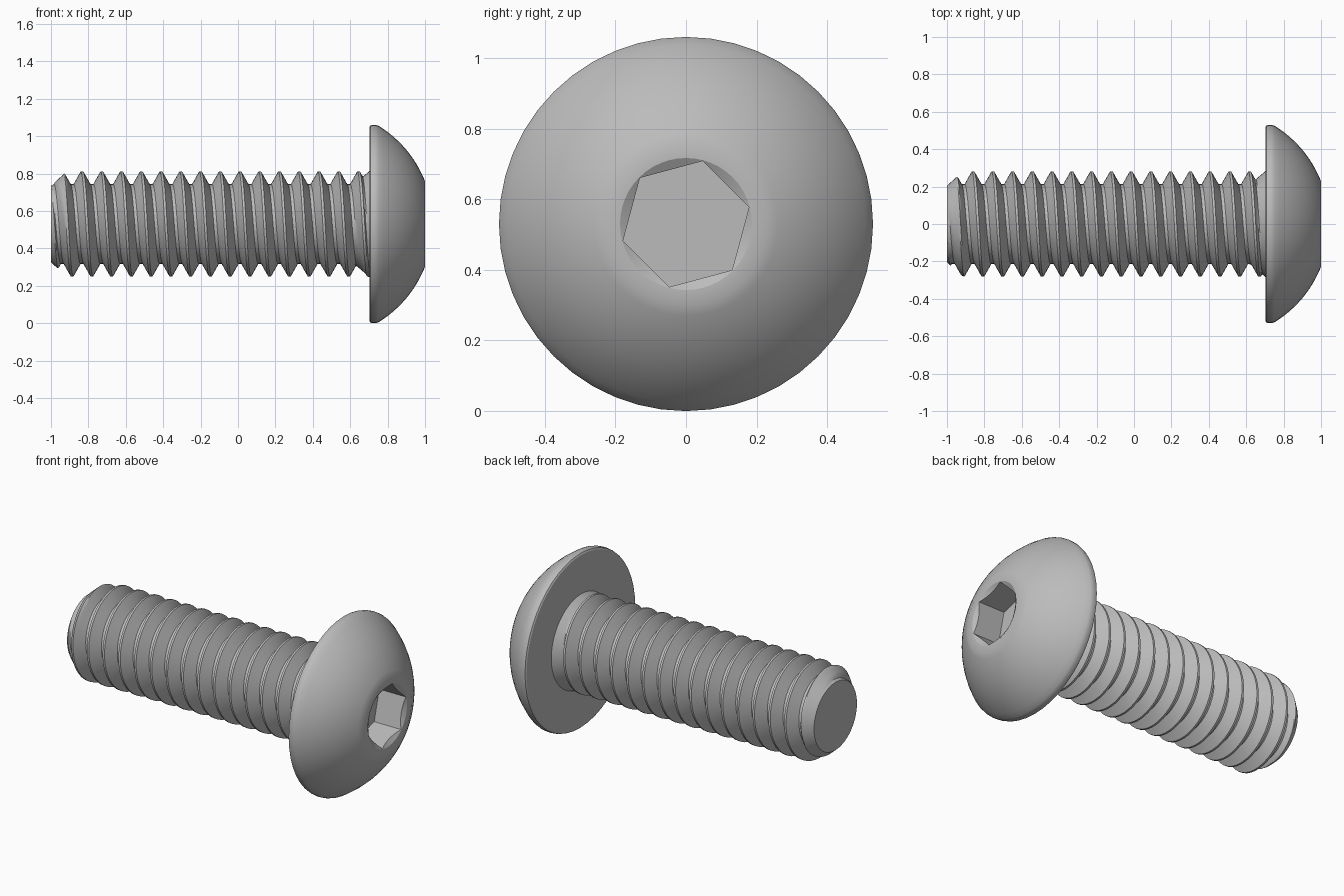
import bpy, bmesh, math

cube = bpy.data.objects.get("Cube")
if cube:
    bpy.data.objects.remove(cube, do_unlink=True)

N = 48                      # sides around the axis
AXIS_Z = 0.53
TAU = math.tau

steel = bpy.data.materials.new("grey_steel")
steel.use_nodes = True
steel.diffuse_color = (0.5, 0.5, 0.5, 1)
steel.node_tree.nodes["Principled BSDF"].inputs["Base Color"].default_value = (0.5, 0.5, 0.5, 1)


def around(x, r, j):
    a = TAU * j / N
    return (x, r * math.cos(a), AXIS_Z + r * math.sin(a))


def finish(bm, name, angle):
    bmesh.ops.remove_doubles(bm, verts=bm.verts, dist=1e-5)
    bmesh.ops.dissolve_degenerate(bm, edges=bm.edges, dist=1e-5)
    bmesh.ops.holes_fill(bm, edges=[e for e in bm.edges if e.is_boundary], sides=0)
    bmesh.ops.recalc_face_normals(bm, faces=bm.faces)
    mesh = bpy.data.meshes.new(name)
    bm.to_mesh(mesh)
    bm.free()
    mesh.materials.append(steel)
    obj = bpy.data.objects.new(name, mesh)
    bpy.context.collection.objects.link(obj)
    bpy.ops.object.select_all(action='DESELECT')
    obj.select_set(True)
    bpy.context.view_layer.objects.active = obj
    bpy.ops.object.shade_smooth_by_angle(angle=math.radians(angle))


# Threaded shank: one helical strip, trimmed by the tip chamfer and the neck cone
TIP, NECK, PITCH = -1.0, 0.705, 0.1056
ROOT, CREST = 0.213, 0.281
FLANK = 6
profile = [(-0.06 * PITCH, CREST), (0.06 * PITCH, CREST)]
profile += [((0.06 + 0.36 * i / FLANK) * PITCH, CREST + (ROOT - CREST) * i / FLANK)
            for i in range(1, FLANK + 1)]
profile += [((0.58 + 0.36 * i / FLANK) * PITCH, ROOT + (CREST - ROOT) * i / FLANK)
            for i in range(FLANK)]


def shank_radius(x, r):
    if x <= TIP:
        return 0.205
    if x >= NECK:
        return 0.285
    return min(0.205 + 0.9 * (x - TIP), max(r, 0.285 - 0.85 * (NECK - x)))


bm = bmesh.new()
start = -0.834 - PITCH * 4.25
turns = 20
rows = []
for t in range(turns * N + 1):
    row = []
    for dx, r in profile:
        x = start + PITCH * t / N + dx
        row.append(bm.verts.new(around(min(max(x, TIP), NECK), shank_radius(x, r), t)))
    rows.append(row)
for t in range((turns - 1) * N):
    a = rows[t] + [rows[t + N][0]]
    b = rows[t + 1] + [rows[t + 1 + N][0]]
    for k in range(len(profile)):
        bm.faces.new((a[k], a[k + 1], b[k + 1], b[k]))
finish(bm, "threaded_shank", 30)


# Domed head with a countersunk hexagonal socket
def hex_radius(j):
    a = (TAU * j / N - math.radians(15)) % (TAU / 6) - TAU / 12
    return 0.16 / math.cos(a)


CENTRE, DOME = 0.426, 0.618
outline = [(0.703, 0.0), (0.703, 0.518), (0.708, 0.527), (0.718, 0.53), (0.738, 0.53)]
first, last = math.asin(0.526 / DOME), math.asin(0.23 / DOME)
for i in range(13):
    a = first + (last - first) * i / 12
    outline.append((CENTRE + DOME * math.cos(a), DOME * math.sin(a)))
outline.append((1.0, 0.187))

bm = bmesh.new()
rings = [[bm.verts.new(around(x, r, j)) for j in range(N)] for x, r in outline]
rings.append([bm.verts.new(around(1 - 0.6 * (0.187 - hex_radius(j)), hex_radius(j), j))
              for j in range(N)])
rings.append([bm.verts.new(around(0.82, hex_radius(j), j)) for j in range(N)])
for lo, hi in zip(rings, rings[1:]):
    for j in range(N):
        n = (j + 1) % N
        bm.faces.new((lo[j], lo[n], hi[n], hi[j]))
finish(bm, "domed_head", 28)
